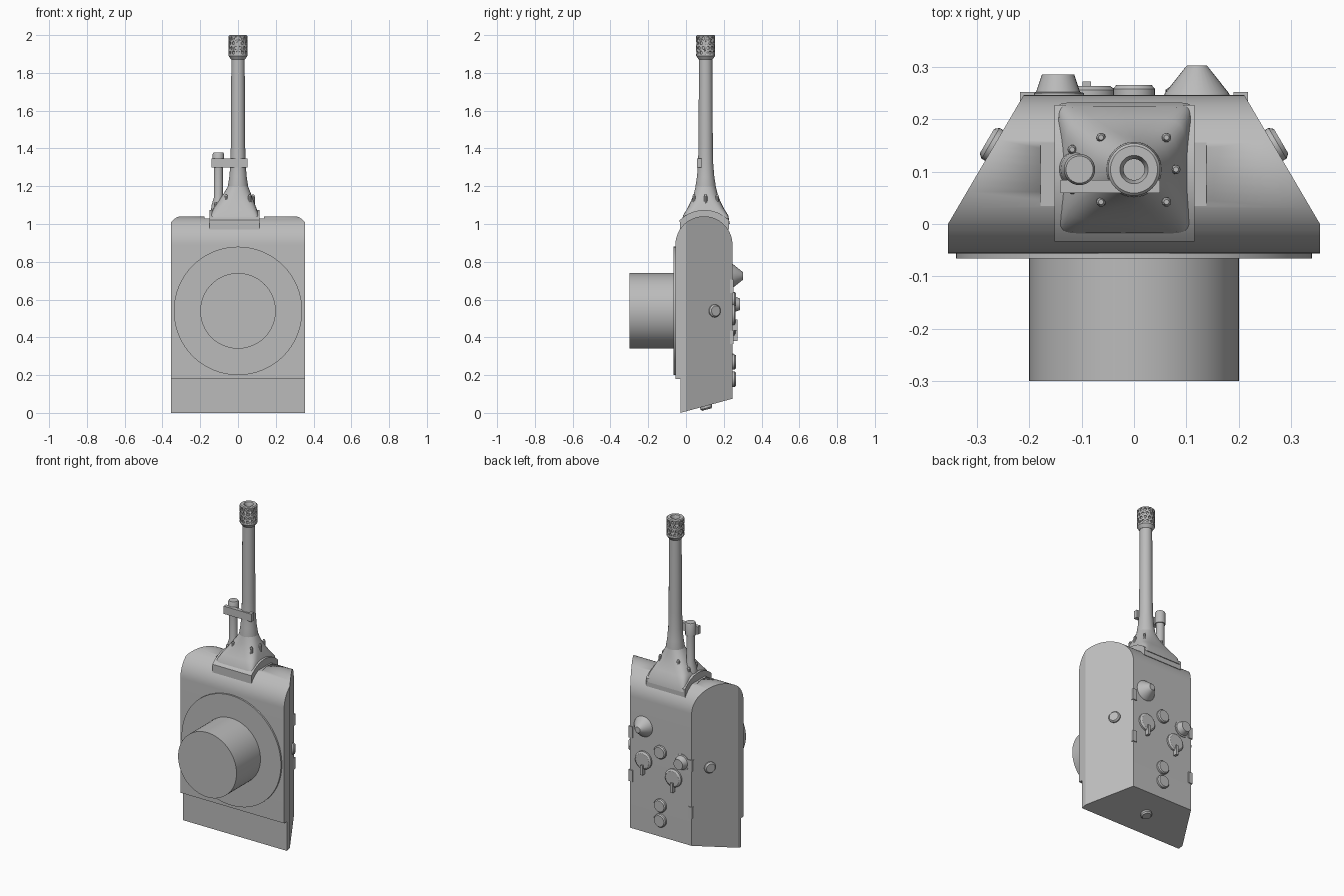
import bpy, bmesh, math
from mathutils import Matrix, Vector

if "Cube" in bpy.data.objects:
    bpy.data.objects.remove(bpy.data.objects["Cube"])

grey = bpy.data.materials.new("plain grey")
grey.use_nodes = True
COLOUR = (0.5, 0.5, 0.5, 1)
grey.diffuse_color = COLOUR
grey.node_tree.nodes["Principled BSDF"].inputs["Base Color"].default_value = COLOUR


def finish(name, bm, angle=30):
    bmesh.ops.recalc_face_normals(bm, faces=bm.faces)
    mesh = bpy.data.meshes.new(name)
    bm.to_mesh(mesh)
    bm.free()
    ob = bpy.data.objects.new(name, mesh)
    bpy.context.collection.objects.link(ob)
    mesh.materials.append(grey)
    bpy.ops.object.select_all(action="DESELECT")
    ob.select_set(True)
    bpy.context.view_layer.objects.active = ob
    bpy.ops.object.shade_smooth_by_angle(angle=math.radians(angle))
    return ob


def box(name, x, y, z):
    bm = bmesh.new()
    size = [b - a for a, b in (x, y, z)]
    mid = [(a + b) / 2 for a, b in (x, y, z)]
    bmesh.ops.create_cube(bm, size=1, matrix=Matrix.Translation(mid) @ Matrix.Diagonal((*size, 1)))
    return finish(name, bm)


def lathe(name, profile, origin=(0, 0, 0), axis=(0, 0, 1), sides=32):
    """Spin (radius, height) points around an axis."""
    bm = bmesh.new()
    verts = [bm.verts.new((r, 0, h)) for r, h in profile]
    edges = [bm.edges.new(pair) for pair in zip(verts, verts[1:])]
    bmesh.ops.spin(bm, geom=verts + edges, cent=(0, 0, 0), axis=(0, 0, 1),
                   angle=math.tau, steps=sides)
    bmesh.ops.remove_doubles(bm, verts=bm.verts, dist=0.0001)
    turn = Vector((0, 0, 1)).rotation_difference(Vector(axis)).to_matrix().to_4x4()
    bm.transform(Matrix.Translation(origin) @ turn)
    return finish(name, bm)


def side_prism(outline, x0, x1):
    """Extrude a (y, z) outline along x."""
    bm = bmesh.new()
    face = bm.faces.new([bm.verts.new((x0, y, z)) for y, z in outline])
    out = bmesh.ops.extrude_face_region(bm, geom=[face])["geom"]
    bmesh.ops.translate(bm, vec=(x1 - x0, 0, 0),
                        verts=[v for v in out if isinstance(v, bmesh.types.BMVert)])
    return bm


def arc(cy, cz, r, start, end, steps):
    angles = [math.radians(start + (end - start) * i / steps) for i in range(steps + 1)]
    return [(cy + r * math.cos(a), cz + r * math.sin(a)) for a in angles]


def cut(target, cutter):
    mod = target.modifiers.new("cut", "BOOLEAN")
    mod.operation, mod.solver, mod.object = "DIFFERENCE", "EXACT", cutter
    cutter.hide_render = True
    cutter.hide_set(True)


# Turret shell: rounded nose at the top, sloped cheeks narrowing to the roof
HALF, SLOPE, ROOF = 0.355, 0.587, 0.246
outline = [(-0.03, 0), (ROOF, 0.075)] + arc(0.095, 0.89, 0.151, 0, 180, 28)
outline += [(-0.056, 0.18), (-0.03, 0.18)]
bm = side_prism(outline, -1, 1)
bmesh.ops.bisect_plane(bm, geom=bm.verts[:] + bm.edges[:] + bm.faces[:],
                       plane_co=(0, 0, 0), plane_no=(0, 1, 0))
for v in bm.verts:
    v.co.x *= HALF - SLOPE * max(v.co.y, 0)
shell = finish("turret_shell", bm, 25)
cut(shell, box("nose_recess_cutter", (-0.178, 0.138), (-0.1, 0.3), (1.028, 1.2)))

# Turret ring and basket drum facing the front
RING_Z = 0.54
lathe("turret_ring", [(0, 0), (0.34, 0), (0.34, 0.02), (0, 0.02)], (0, -0.066, RING_Z), (0, 1, 0), 64)
lathe("basket_drum", [(0, 0), (0.2, 0), (0.2, 0.25), (0, 0.25)], (0, -0.3, RING_Z), (0, 1, 0), 64)

# Mantlet base: arched block over the nose
block = [(-0.033, 0.97), (0.227, 0.97)] + arc(0.097, 0.89, 0.184, 45, 135, 16)
finish("mantlet_base", side_prism(block, -0.152, 0.115))

# Mantlet: flared from a rounded rectangle into a round collar
bm = bmesh.new()
rings = []
N = 40
for z, cx, hx, hy, power in [(1.0, -0.018, 0.131, 0.128, 0.12), (1.045, -0.018, 0.127, 0.12, 0.2),
                             (1.08, -0.016, 0.115, 0.098, 0.35), (1.12, -0.01, 0.094, 0.078, 0.55),
                             (1.16, -0.004, 0.073, 0.063, 0.8), (1.2, 0, 0.053, 0.053, 1)]:
    ring = []
    for i in range(N):
        c, s = math.cos(math.tau * i / N), math.sin(math.tau * i / N)
        x = math.copysign(abs(c) ** power, c) if abs(c) > 1e-6 else 0
        y = math.copysign(abs(s) ** power, s) if abs(s) > 1e-6 else 0
        ring.append(bm.verts.new((cx + hx * x, 0.104 + hy * y, z)))
    rings.append(ring)
for low, high in zip(rings, rings[1:]):
    for i in range(N):
        j = (i + 1) % N
        bm.faces.new((low[i], low[j], high[j], high[i]))
bm.faces.new(rings[0])
bm.faces.new(rings[-1])
finish("mantlet", bm, 40)

# Mantlet bolts
for x, y, z in [(-0.063, 0.165, 1.1), (0.062, 0.165, 1.1), (0.08, 0.104, 1.1), (0.062, 0.042, 1.1),
                (-0.063, 0.042, 1.1), (-0.118, 0.142, 1.06), (-0.118, 0.066, 1.06)]:
    lathe("mantlet_bolt", [(0, 0), (0.009, 0), (0.009, 0.045), (0.005, 0.055), (0, 0.055)], (x, y, z), sides=10)

# Main barrel
GUN = (0, 0.104, 0)
lathe("gun_barrel", [(0, 1.18), (0.053, 1.18), (0.053, 1.205), (0.046, 1.25), (0.04, 1.32),
                     (0.038, 1.42), (0.035, 1.9), (0, 1.9)], GUN)

# Perforated muzzle with an open bore
muzzle = lathe("muzzle_brake", [(0, 1.87), (0.036, 1.87), (0.05, 1.89), (0.05, 1.995), (0.045, 2),
                                (0.027, 2), (0.02, 1.98), (0.02, 1.92), (0, 1.92)], GUN, sides=48)
bm = bmesh.new()
for row in range(4):
    for i in range(12):
        turn = Matrix.Rotation(math.tau * (i + row % 2 / 2) / 12, 4, "Z")
        place = Matrix.Translation((0.055, 0.0, 1.907 + row * 0.025)) @ Matrix.Rotation(math.pi / 2, 4, "Y")
        bmesh.ops.create_cone(bm, cap_ends=True, segments=10, radius1=0.008, radius2=0.008,
                              depth=0.026, matrix=Matrix.Translation(GUN) @ turn @ place)
cut(muzzle, finish("muzzle_hole_cutter", bm))

# Secondary gun and the bracket holding it
lathe("secondary_gun", [(0, 1.04), (0.042, 1.04), (0.036, 1.1), (0.024, 1.14), (0.024, 1.3), (0.03, 1.3),
                        (0.03, 1.37), (0.026, 1.378), (0, 1.378)], (-0.104, 0.104, 0), sides=24)
box("gun_bracket", (-0.14, 0.05), (0.059, 0.084), (1.3, 1.348))


# Roof fittings, all facing the back
def roof(name, x, z, profile, sides=28):
    lathe(name, [(0, -0.02)] + [(profile[0][0], -0.02)] + profile, (x, ROOF, z), (0, 1, 0), sides)


dome = [(0.04, 0), (0.04, 0.012), (0.034, 0.019), (0, 0.019)]
for name, z in (("upper_vent", 0.6), ("middle_vent", 0.27), ("lower_vent", 0.178)):
    roof(name, 0, z, dome)
roof("sight_cone", 0.12, 0.725, [(0.063, 0), (0.061, 0.004), (0.022, 0.053), (0.018, 0.057), (0, 0.057)])
roof("periscope", -0.145, 0.575, [(0.05, 0), (0.05, 0.004), (0.042, 0.006), (0.031, 0.039), (0, 0.039)])
for x, z in ((0.115, 0.52), (-0.09, 0.465)):
    roof("hatch", x, z, [(0.055, 0), (0.055, 0.01), (0.045, 0.017), (0, 0.017)])
    box("hatch_handle", (x - 0.008, x + 0.008), (0.24, 0.272), (z - 0.085, z - 0.025))

# Edge brackets along the roof corners
for side, z in ((1, 0.67), (1, 0.4), (-1, 0.57), (-1, 0.28)):
    box("edge_bracket", sorted((side * 0.19, side * 0.218)), (0.225, 0.252), (z - 0.035, z + 0.035))

# Pistol ports on both cheeks
for side in (-1, 1):
    normal = Vector((side, SLOPE, 0)).normalized()
    spot = (side * (HALF - SLOPE * 0.15), 0.15, 0.54)
    lathe("cheek_port", [(0, -0.01), (0.034, -0.01), (0.034, 0.008), (0.027, 0.016), (0, 0.016)], spot, normal, 24)

# Rear vent and thin access plate under the turret's back end
under = Vector((0, 0.075, -0.276)).normalized()
lathe("rear_vent", [(0, -0.01), (0.032, -0.01), (0.032, 0.012), (0.025, 0.02), (0, 0.02)],
      (0, 0.105, 0.037), under, 24)
